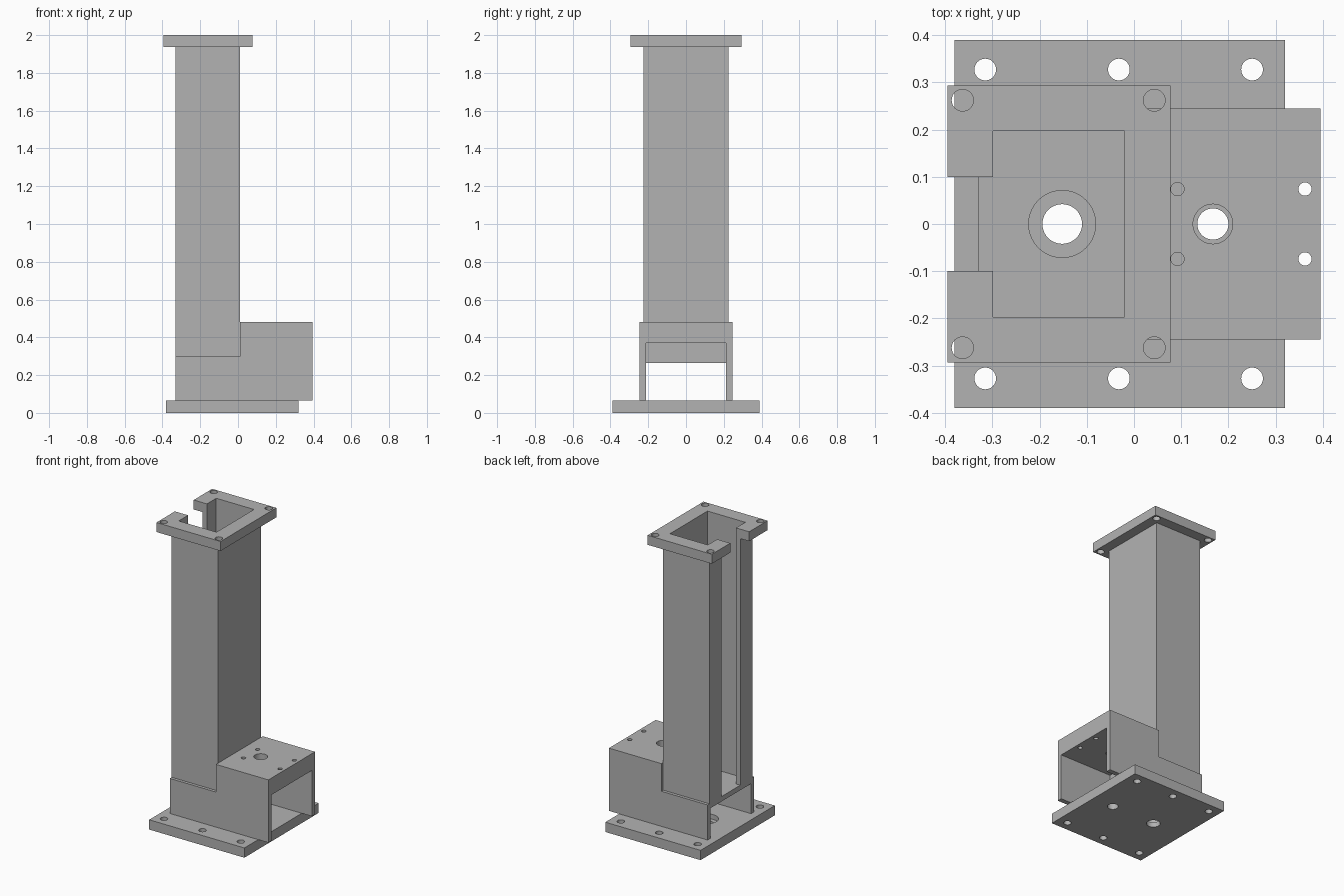
import bpy, bmesh

cube = bpy.data.objects.get("Cube")
if cube:
    bpy.data.objects.remove(cube, do_unlink=True)

grey = bpy.data.materials.new("plain_grey")
grey.use_nodes = True
colour = (0.45, 0.45, 0.45, 1)
grey.diffuse_color = colour
grey.node_tree.nodes["Principled BSDF"].inputs["Base Color"].default_value = colour


def finish(name, bm):
    bmesh.ops.recalc_face_normals(bm, faces=bm.faces)
    mesh = bpy.data.meshes.new(name)
    bm.to_mesh(mesh)
    bm.free()
    mesh.materials.append(grey)
    obj = bpy.data.objects.new(name, mesh)
    bpy.context.collection.objects.link(obj)
    return obj


def prism(name, outline, y0, y1):
    """Extrude an (x, z) outline along y."""
    bm = bmesh.new()
    face = bm.faces.new([bm.verts.new((x, y0, z)) for x, z in outline])
    side = bmesh.ops.extrude_face_region(bm, geom=[face])["geom"]
    verts = [v for v in side if isinstance(v, bmesh.types.BMVert)]
    bmesh.ops.translate(bm, vec=(0, y1 - y0, 0), verts=verts)
    return finish(name, bm)


def box(name, x0, x1, half_y, z0, z1):
    return prism(name, [(x0, z0), (x1, z0), (x1, z1), (x0, z1)], -half_y, half_y)


def rod(x, y, radius, z0, z1):
    bm = bmesh.new()
    bmesh.ops.create_cone(bm, cap_ends=True, segments=40, radius1=radius,
                          radius2=radius, depth=z1 - z0)
    bmesh.ops.translate(bm, vec=(x, y, (z0 + z1) / 2), verts=bm.verts)
    return finish("cutter", bm)


def cut(target, cutters):
    """Subtract each cutter, then remove it."""
    bpy.ops.object.select_all(action="DESELECT")
    bpy.context.view_layer.objects.active = target
    target.select_set(True)
    for cutter in cutters:
        cutter.hide_render = True
        mod = target.modifiers.new("cut", "BOOLEAN")
        mod.operation, mod.solver, mod.object = "DIFFERENCE", "EXACT", cutter
        bpy.ops.object.modifier_apply(modifier=mod.name)
        bpy.data.objects.remove(cutter, do_unlink=True)
    bpy.ops.object.shade_smooth_by_angle()


def holes(xs, y, radius, z0, z1):
    return [rod(x, s * y, radius, z0, z1) for x in xs for s in (-1, 1)]


BASE_TOP, FLOOR, FLANGE, TOP = 0.065, 0.298, 1.937, 2.0
BACK, WALL = -0.33, 0.01
SHAFT, MOTOR = -0.152, 0.167

# Base plate with bolt holes, stepped shaft hole and motor hole
base = box("base_plate", -0.38, 0.32, 0.39, 0, BASE_TOP)
cut(base, holes((-0.315, -0.032, 0.25), 0.327, 0.023, -0.1, 0.2)
    + [rod(SHAFT, 0, 0.042, -0.1, 0.2), rod(SHAFT, 0, 0.071, 0.033, 0.2),
       rod(MOTOR, 0, 0.033, -0.1, 0.2)])

# Stepped housing with a tunnel running through it
housing = prism("housing", [(BACK, BASE_TOP), (0.395, BASE_TOP), (0.395, 0.482),
                            (WALL, 0.482), (WALL, FLOOR), (BACK, FLOOR)], -0.245, 0.245)
tunnel = prism("cutter", [(-0.5, 0), (0.5, 0), (0.5, 0.37), (WALL, 0.37),
                          (WALL, 0.265), (-0.5, 0.265)], -0.213, 0.213)
cut(housing, [tunnel, rod(SHAFT, 0, 0.071, 0.2, 0.4), rod(MOTOR, 0, 0.042, 0.3, 0.6)]
    + holes((0.092, 0.362), 0.074, 0.014, 0.3, 0.6))

# Tall hollow column and top flange, both slotted at the back
column = box("column", BACK, WALL, 0.225, FLOOR, FLANGE)
flange = box("top_flange", -0.395, 0.077, 0.293, FLANGE, TOP)
for part in (column, flange):
    cut(part, [box("cutter", -0.298, -0.02, 0.197, 0.2, 2.2),
               box("cutter", -0.5, -0.2, 0.099, 0.2, 2.2)])
cut(flange, holes((-0.363, 0.043), 0.262, 0.023, 1.8, 2.2))
